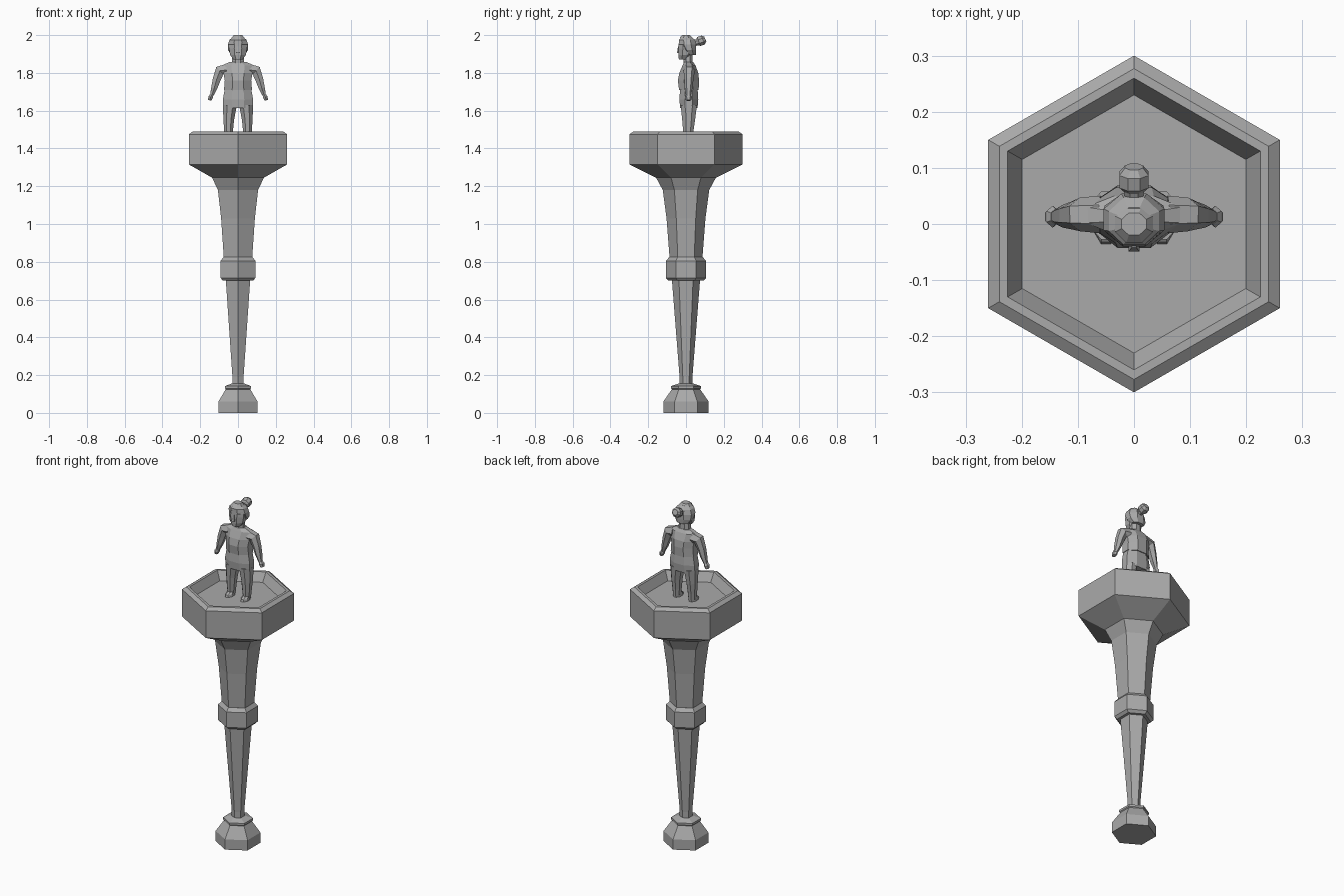
import bpy, bmesh, math
from mathutils import Vector

cube = bpy.data.objects.get("Cube")
if cube:
    bpy.data.objects.remove(cube)

stone = bpy.data.materials.new("grey_stone")
stone.use_nodes = True
GREY = (0.4, 0.4, 0.4, 1)
stone.diffuse_color = GREY
stone.node_tree.nodes["Principled BSDF"].inputs["Base Color"].default_value = GREY


def skin(name, rings):
    """Join equal rings of points into a closed, flat-shaded tube."""
    bm = bmesh.new()
    loops = [[bm.verts.new(p) for p in ring] for ring in rings]
    n = len(loops[0])
    for a, b in zip(loops, loops[1:]):
        for i in range(n):
            j = (i + 1) % n
            bm.faces.new((a[i], a[j], b[j], b[i]))
    bm.faces.new(loops[0][::-1])
    bm.faces.new(loops[-1])
    bmesh.ops.recalc_face_normals(bm, faces=bm.faces)
    mesh = bpy.data.meshes.new(name)
    bm.to_mesh(mesh)
    bm.free()
    mesh.materials.append(stone)
    obj = bpy.data.objects.new(name, mesh)
    bpy.context.collection.objects.link(obj)
    return obj


def hex_turn(name, profile):
    """Six-sided turning with corners on the y axis; profile is (radius, z)."""
    turns = [math.radians(30 + 60 * i) for i in range(6)]
    return skin(name, [[(r * math.cos(t), r * math.sin(t), z) for t in turns]
                       for r, z in profile])


def limb(name, stations, sides=8, bend=False, mirror=False):
    """Loft ellipses; a station is (x, y, z, half width, half depth)."""
    pts = [Vector(s[:3]) for s in stations]
    rings = []
    for i, s in enumerate(stations):
        lo, hi = (max(i - 1, 0), min(i + 1, len(pts) - 1)) if bend else (0, -1)
        along = (pts[hi] - pts[lo]).normalized()
        if not bend:
            along = Vector((0, 0, 1))
        wide = Vector((0, 1, 0)).cross(along).normalized()
        deep = along.cross(wide)
        ring = []
        for k in range(sides):
            t = math.tau * (k + 0.5) / sides
            f = 1 / math.cos(math.pi / sides)
            ring.append(pts[i] + f * (wide * s[3] * math.cos(t) + deep * s[4] * math.sin(t)))
        rings.append(ring)
    objs = [skin(name + ("_left" if mirror else ""), rings)]
    if mirror:
        flipped = [[(-p.x, p.y, p.z) for p in ring] for ring in rings]
        objs.append(skin(name + "_right", flipped))
    return objs


# Column: foot, collar, tapered shaft, band and flared upper shaft
hex_turn("column_foot", [(.12, 0), (.12, .06), (.075, .125), (.08, .13), (.08, .142), (.04, .155)])
hex_turn("lower_shaft", [(.034, .14), (.034, .19), (.075, .71)])
hex_turn("column_band", [(.092, .7), (.107, .715), (.107, .805), (.088, .825)])
hex_turn("upper_shaft", [(.086, .81), (.103, 1.03), (.123, 1.18), (.158, 1.245), (.3, 1.315)])

# Bowl with a chamfered rim and a sunken floor
hex_turn("bowl", [(.2, 1.31), (.3, 1.315), (.3, 1.475), (.277, 1.49), (.26, 1.49), (.23, 1.44)])

# Statue body: legs, hips, shirt, neck
limb("leg", [(.05, .012, 1.45, .019, .024), (.05, .012, 1.49, .023, .027),
             (.049, .014, 1.55, .028, .034), (.043, .015, 1.63, .037, .043)], mirror=True)
limb("shoe", [(.05, -.002, 1.44, .02, .034), (.05, 0, 1.452, .02, .032),
              (.05, .008, 1.465, .017, .02)], mirror=True)
limb("hips", [(0, .015, 1.615, .079, .046), (0, .015, 1.66, .08, .05), (0, .015, 1.72, .069, .046)])
limb("shirt", [(0, .015, 1.71, .074, .052), (0, .013, 1.76, .07, .056), (0, .015, 1.8, .077, .05),
               (0, .016, 1.84, .085, .034), (0, .014, 1.857, .045, .024)])
limb("neck", [(0, .012, 1.84, .034, .024), (0, .01, 1.9, .03, .024)])

# Arms hanging outward, ending in small fists
limb("arm", [(.06, .017, 1.815, .032, .029), (.096, .017, 1.812, .027, .026),
             (.113, .015, 1.765, .021, .021), (.126, .014, 1.72, .016, .018),
             (.141, .013, 1.675, .008, .011)], sides=6, bend=True, mirror=True)
limb("hand", [(.14, .013, 1.683, .009, .012), (.145, .013, 1.672, .012, .017),
              (.15, .013, 1.655, .009, .012)], sides=6, bend=True, mirror=True)

# Head with a pointed nose, hair cap and tied bun
limb("face", [(0, -.012, 1.872, .025, .026), (0, -.004, 1.895, .042, .036),
              (0, 0, 1.93, .048, .04), (0, 0, 1.96, .046, .038)])
limb("nose", [(0, -.036, 1.905, .01, .013), (0, -.034, 1.918, .007, .012),
              (0, -.034, 1.94, .004, .008)], sides=4)
limb("hair", [(0, .03, 1.895, .035, .022), (0, .018, 1.92, .052, .036), (0, .008, 1.95, .054, .046),
              (0, .005, 1.975, .045, .042), (0, .003, 1.992, .024, .026)])
limb("bun", [(0, .04, 1.955, .014, .014), (0, .06, 1.962, .018, .018), (0, .068, 1.966, .026, .025),
             (0, .09, 1.974, .026, .025), (0, .102, 1.979, .016, .015)], bend=True)
limb("hair_top", [(0, .0, 1.985, .034, .034), (0, .0, 2.0, .022, .02)])
